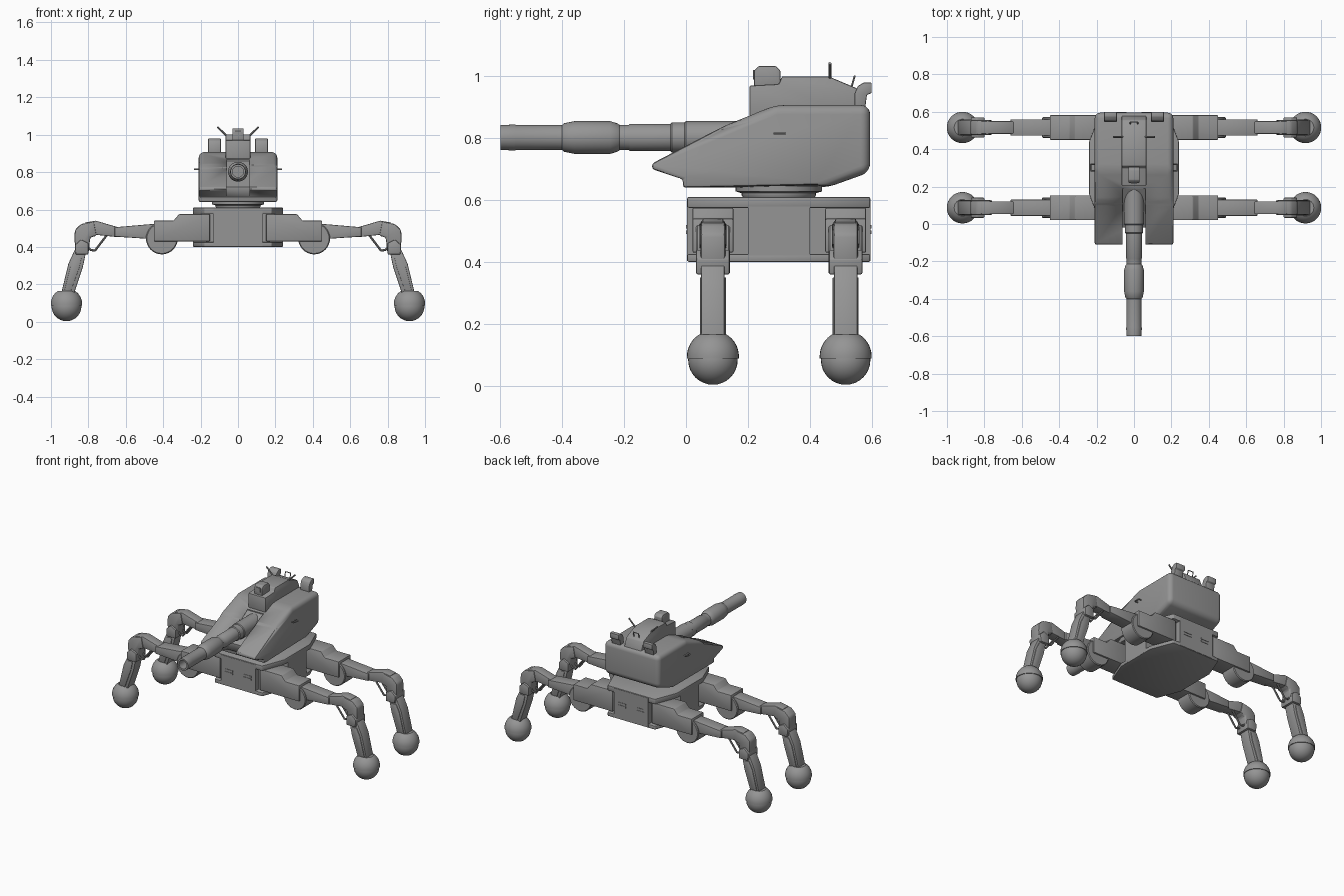
import bpy, bmesh, math
from mathutils import Vector

cube = bpy.data.objects.get("Cube")
if cube:
    bpy.data.objects.remove(cube)

grey = bpy.data.materials.new("armour grey")
grey.use_nodes = True
grey.diffuse_color = (0.3, 0.3, 0.3, 1)
grey.node_tree.nodes["Principled BSDF"].inputs["Base Color"].default_value = (0.3, 0.3, 0.3, 1)


def finish(bm, name):
    bmesh.ops.recalc_face_normals(bm, faces=bm.faces)
    mesh = bpy.data.meshes.new(name)
    bm.to_mesh(mesh)
    bm.free()
    mesh.materials.append(grey)
    ob = bpy.data.objects.new(name, mesh)
    bpy.context.collection.objects.link(ob)
    bpy.ops.object.select_all(action='DESELECT')
    ob.select_set(True)
    bpy.context.view_layer.objects.active = ob
    bpy.ops.object.shade_smooth_by_angle(angle=math.radians(35))
    return ob


def prism(name, pts, axis, a, b, bevel=0.0, rounded=None, radius=0.0):
    """Extrude a 2D profile along an axis; optionally round chosen edges first."""
    place = {'x': lambda p, d: (d, *p), 'y': lambda p, d: (p[0], d, p[1]),
             'z': lambda p, d: (*p, d)}[axis]
    bm = bmesh.new()
    lo = [bm.verts.new(place(p, a)) for p in pts]
    hi = [bm.verts.new(place(p, b)) for p in pts]
    bm.faces.new(lo)
    bm.faces.new(hi)
    for i in range(len(pts)):
        j = (i + 1) % len(pts)
        bm.faces.new((lo[i], lo[j], hi[j], hi[i]))
    bmesh.ops.recalc_face_normals(bm, faces=bm.faces)
    if rounded:
        bmesh.ops.bevel(bm, geom=[e for e in bm.edges if rounded(e)], offset=radius,
                        segments=5, profile=0.5, affect='EDGES')
    if bevel:
        sharp = [e for e in bm.edges if e.calc_face_angle(0) > 0.5]
        bmesh.ops.bevel(bm, geom=sharp, offset=bevel, segments=2, profile=0.5,
                        affect='EDGES', clamp_overlap=True)
    return finish(bm, name)


def box(name, x0, x1, y0, y1, z0, z1, bevel=0.0):
    return prism(name, [(x0, y0), (x1, y0), (x1, y1), (x0, y1)], 'z', z0, z1, bevel)


def lathe(name, profile, axis, centre, steps=32):
    """Spin (radius, distance) points about an axis through centre."""
    bm = bmesh.new()
    vs = [bm.verts.new((r, 0, d)) for r, d in profile]
    edges = [bm.edges.new(pair) for pair in zip(vs, vs[1:])]
    bmesh.ops.spin(bm, geom=vs + edges, cent=(0, 0, 0), axis=(0, 0, 1),
                   angle=2 * math.pi, steps=steps, use_duplicate=False)
    bmesh.ops.remove_doubles(bm, verts=bm.verts, dist=0.0002)
    target = Vector((0, 1, 0)) if axis == 'y' else Vector((0, 0, 1))
    turn = Vector((0, 0, 1)).rotation_difference(target).to_matrix()
    for v in bm.verts:
        v.co = turn @ v.co + Vector(centre)
    return finish(bm, name)


def rod(name, points, radius):
    bm = bmesh.new()
    for p, q in zip(points, points[1:]):
        p, q = Vector(p), Vector(q)
        made = bmesh.ops.create_cone(bm, cap_ends=True, segments=8, radius1=radius,
                                     radius2=radius, depth=(q - p).length)
        turn = Vector((0, 0, 1)).rotation_difference(q - p).to_matrix()
        for v in made["verts"]:
            v.co = turn @ v.co + (p + q) / 2
    return finish(bm, name)


def arc(r, d, start, end, n=10):
    return [(max(r * math.cos(math.radians(t)), 0), d + r * math.sin(math.radians(t)))
            for t in [start + (end - start) * i / n for i in range(n + 1)]]


MID = 0.30  # hull centre along y

# Hull: cross-shaped core between two chamfered plates
quarter = [(0.18, 0.295), (0.24, 0.14)]
outline = (quarter + [(x, -y) for x, y in reversed(quarter)]
           + [(-x, -y) for x, y in quarter] + [(-x, y) for x, y in reversed(quarter)])
outline = [(x, y + MID) for x, y in outline]
prism("hull_top_plate", outline, 'z', 0.575, 0.61, 0.004)
prism("hull_bottom_plate", outline, 'z', 0.4, 0.425, 0.004)
box("hull_core_long", -0.13, 0.13, 0.003, 0.597, 0.403, 0.605)
box("hull_core_wide", -0.24, 0.24, 0.2, 0.4, 0.403, 0.605)
box("hull_inner", -0.17, 0.17, 0.04, 0.56, 0.41, 0.6)
for s in (-1, 1):
    for y in (0.003, 0.597):
        for z in (0.49, 0.508):
            box("hull_vent", s * 0.07 - 0.03, s * 0.07 + 0.03, y - 0.003, y + 0.003, z, z + 0.011)

# Turret ring
lathe("turret_ring", [(0, 0.6), (0.11, 0.6), (0.12, 0.615), (0.12, 0.622), (0.14, 0.628),
                      (0.14, 0.645), (0, 0.645)], 'z', (0, MID, 0), 40)

# Four legs
thigh = [(0.15, 0.43), (0.45, 0.43), (0.45, 0.54), (0.345, 0.54), (0.315, 0.575), (0.15, 0.575)]
upper_link = [(0.43, 0.44), (0.66, 0.455), (0.66, 0.505), (0.43, 0.525)]
fore_link = [(0.64, 0.452), (0.81, 0.47), (0.82, 0.53), (0.76, 0.54), (0.64, 0.505)]
knee = [(0.8, 0.36), (0.865, 0.36), (0.875, 0.44), (0.872, 0.49), (0.84, 0.522), (0.77, 0.537),
        (0.755, 0.46), (0.79, 0.45)]
shin = [(0.812, 0.375), (0.87, 0.39), (0.907, 0.31), (0.948, 0.14), (0.88, 0.14), (0.83, 0.29)]
panel = [(0.835, 0.35), (0.87, 0.35), (0.895, 0.3), (0.93, 0.16), (0.895, 0.16), (0.848, 0.29)]
cap_profile = [(0, 0.088), (0.084, 0.088)] + arc(0.084, 0.094, 0, 58) + [(0.04, 0.165), (0, 0.165)]
for side, s in (("left", 1), ("right", -1)):
    for end, y in (("front", 0.087), ("back", 0.516)):
        tag = f"{end}_{side}_"

        def part(name, pts, half, bevel=0.005):
            prism(tag + name, [(s * px, pz) for px, pz in pts], 'y', y - half, y + half, bevel)

        part("thigh", thigh, 0.066)
        part("upper_link", upper_link, 0.044)
        part("fore_link", fore_link, 0.034)
        part("knee", knee, 0.04, 0.01)
        part("knee_guard", [(0.8, 0.36), (0.868, 0.36), (0.872, 0.41), (0.84, 0.44), (0.8, 0.42)], 0.054)
        part("shin", shin, 0.038)
        part("shin_panel", panel, 0.042, 0.002)
        lathe(tag + "hip_drum", [(0, -0.055), (0.08, -0.055), (0.085, -0.05), (0.085, 0.05),
                                 (0.08, 0.055), (0, 0.055)], 'y', (s * 0.407, y, 0.445))
        lathe(tag + "foot_ball", arc(0.08, 0.083, -90, 90, 16), 'z', (s * 0.917, y, 0))
        lathe(tag + "foot_cap", cap_profile, 'z', (s * 0.917, y, 0))
        for dy in (-0.022, 0.022):
            rod(tag + "strut", [(s * 0.7, y + dy, 0.465), (s * 0.765, y + dy, 0.38),
                                (s * 0.79, y + dy, 0.385), (s * 0.825, y + dy, 0.43)], 0.006)

# Turret shell: rounded rear corners, open channel for the gun
shell_profile = [(-0.11, 0.7), (-0.11, 0.718), (0.12, 0.838), (0.29, 0.907), (0.595, 0.907),
                 (0.595, 0.69), (0.455, 0.64), (-0.01, 0.64), (-0.01, 0.667)]
shell = prism("turret_shell", shell_profile, 'x', -0.21, 0.21, 0.012,
              lambda e: all(abs(v.co.x) > 0.2 for v in e.verts)
              and all(v.co.y > 0.45 or v.co.z > 0.8 for v in e.verts), 0.03)
cutter = prism("channel_cutter", [(-0.3, 0.5), (-0.02, 0.5), (-0.02, 0.72), (0.19, 0.86),
                                  (0.19, 1.1), (-0.3, 1.1)], 'x', -0.062, 0.062)
cutter.hide_render = True
cut = shell.modifiers.new("gun channel", 'BOOLEAN')
cut.object, cut.operation, cut.solver = cutter, 'DIFFERENCE', 'EXACT'
bpy.context.view_layer.objects.active = shell
bpy.ops.object.modifier_apply(modifier=cut.name)
bpy.data.objects.remove(cutter)

# Gun barrel with open muzzle, sleeve and mantlet
lathe("gun_barrel", [(0, -0.45), (0.029, -0.45), (0.029, -0.6), (0.04, -0.6), (0.042, -0.555),
                     (0.041, -0.55), (0.041, -0.4), (0.046, -0.395), (0.053, -0.36), (0.053, -0.245),
                     (0.045, -0.22), (0.041, -0.215), (0.041, -0.185), (0.044, -0.18),
                     (0.044, -0.05), (0.049, -0.045), (0.049, -0.005), (0.053, 0), (0.053, 0.2),
                     (0, 0.2)], 'y', (0, 0, 0.802))

# Roof housing, hatch and sight
prism("roof_housing", [(0.205, 0.85), (0.205, 0.97), (0.3, 0.975), (0.31, 1.0), (0.46, 1.0),
                       (0.555, 0.96), (0.58, 0.9), (0.58, 0.85)], 'x', -0.066, 0.066, 0.006)
prism("sight", [(0.22, 0.96), (0.22, 1.018), (0.235, 1.033), (0.29, 1.033), (0.305, 1.018),
                (0.305, 0.96)], 'x', -0.03, 0.03, 0.004)
box("sight_lens", -0.017, 0.017, 0.216, 0.222, 0.99, 1.02)
rod("roof_handle", [(-0.02, 0.535, 0.965), (-0.02, 0.545, 1.0), (0.02, 0.545, 1.0),
                    (0.02, 0.535, 0.965)], 0.003)

# Antennas, side handles and rear launch pods
pod = [(0.545, 0.89), (0.545, 0.945), (0.555, 0.968), (0.575, 0.98), (0.6, 0.98), (0.6, 0.945),
       (0.585, 0.94), (0.578, 0.89)]
for s in (-1, 1):
    rod("antenna", [(s * 0.05, 0.465, 0.985), (s * 0.065, 0.465, 0.998), (s * 0.11, 0.465, 1.042)], 0.005)
    rod("side_handle", [(s * 0.2, 0.285, 0.815), (s * 0.232, 0.285, 0.815),
                        (s * 0.232, 0.32, 0.815), (s * 0.2, 0.32, 0.815)], 0.004)
    prism("rear_pod", pod, 'x', s * 0.092, s * 0.16, 0.004)
